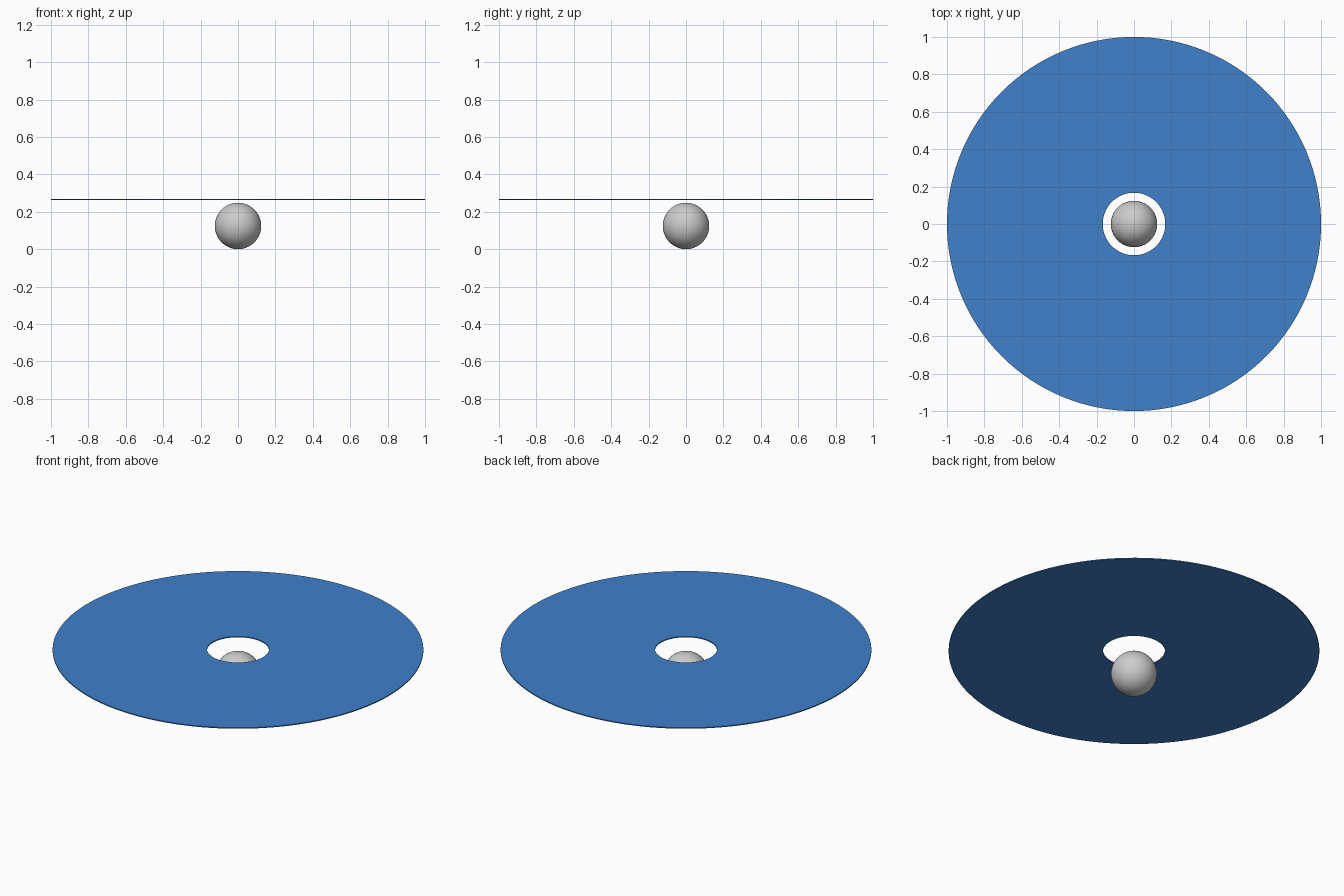
import bpy, bmesh
from math import cos, sin, tau

if "Cube" in bpy.data.objects:
    bpy.data.objects.remove(bpy.data.objects["Cube"])

# Smooth ball resting on the floor
bpy.ops.mesh.primitive_uv_sphere_add(segments=64, ring_count=32, radius=0.124, location=(0, 0, 0.124))
ball = bpy.context.object
ball.name = "centre_ball"
bpy.ops.object.shade_smooth()

# Thin flat ring hovering just above the ball
SEGMENTS, INNER, OUTER, THICKNESS, HEIGHT = 128, 0.167, 1.0, 0.006, 0.266
bm = bmesh.new()
section = [(INNER, -THICKNESS / 2), (OUTER, -THICKNESS / 2), (OUTER, THICKNESS / 2), (INNER, THICKNESS / 2)]
loops = [[bm.verts.new((r * cos(tau * i / SEGMENTS), r * sin(tau * i / SEGMENTS), z))
          for r, z in section] for i in range(SEGMENTS)]
for i, a in enumerate(loops):
    b = loops[(i + 1) % SEGMENTS]
    for j in range(4):
        k = (j + 1) % 4
        bm.faces.new((a[j], b[j], b[k], a[k]))
bmesh.ops.recalc_face_normals(bm, faces=bm.faces)
mesh = bpy.data.meshes.new("flat_ring")
bm.to_mesh(mesh)
bm.free()
ring = bpy.data.objects.new("flat_ring", mesh)
ring.location.z = HEIGHT
bpy.context.collection.objects.link(ring)

# Smooth rims with sharp corners
bpy.ops.object.select_all(action='DESELECT')
ring.select_set(True)
bpy.context.view_layer.objects.active = ring
bpy.ops.object.shade_smooth_by_angle()

# Blue ring colour
blue = bpy.data.materials.new("ring_blue")
blue.diffuse_color = (0.05, 0.22, 0.60, 1)
blue.use_nodes = True
blue.node_tree.nodes["Principled BSDF"].inputs["Base Color"].default_value = blue.diffuse_color
mesh.materials.append(blue)
